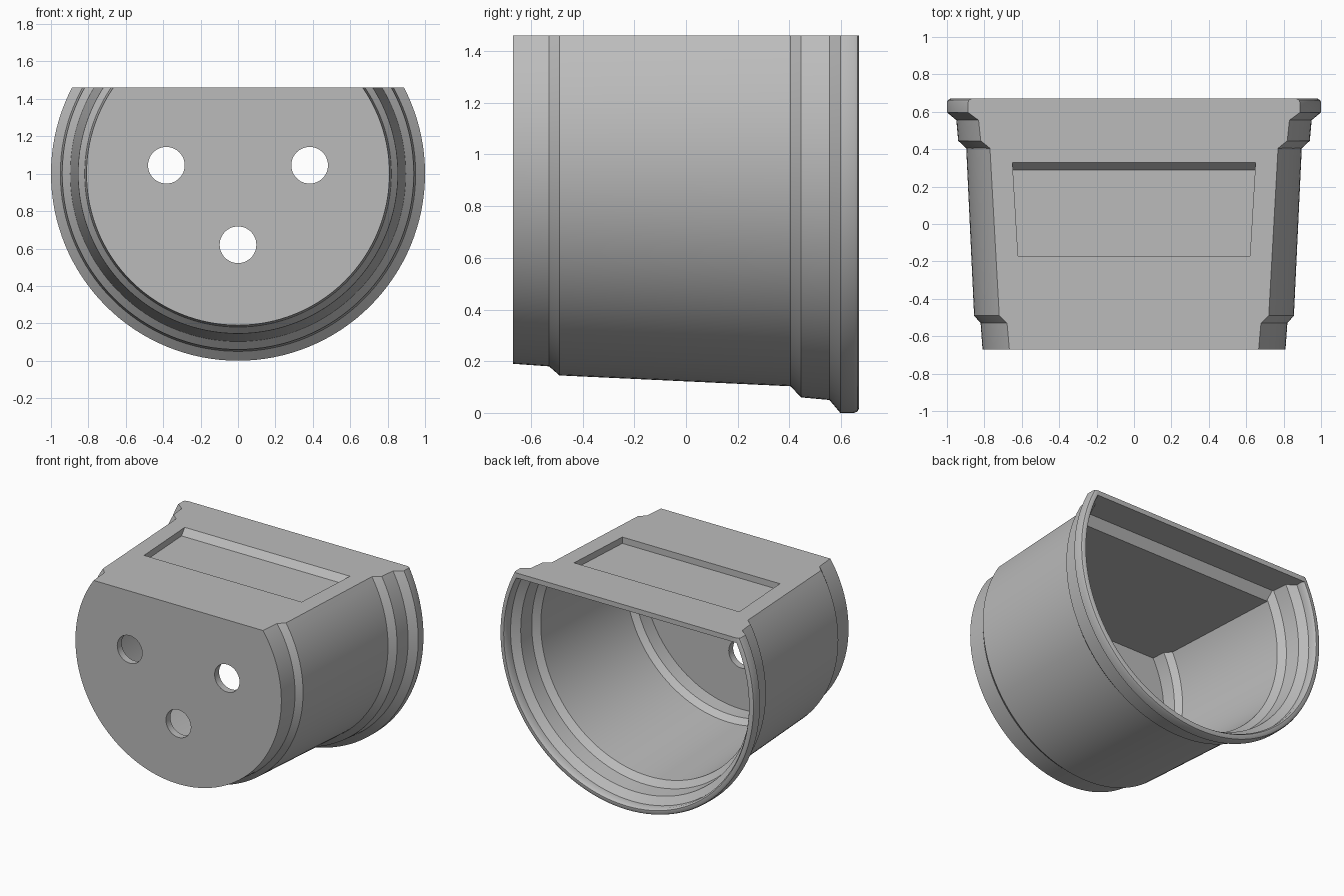
import bpy, bmesh, math
from mathutils import Matrix

if "Cube" in bpy.data.objects:
    bpy.data.objects.remove(bpy.data.objects["Cube"], do_unlink=True)

TOP = 1.46      # height of the flat side
AXIS = 1.0      # height of the pot's axis
WALL = 0.045

grey = bpy.data.materials.new("light_grey")
grey.use_nodes = True
grey.diffuse_color = (0.5, 0.5, 0.5, 1)
grey.node_tree.nodes["Principled BSDF"].inputs["Base Color"].default_value = (0.5, 0.5, 0.5, 1)


def make(name, bm):
    bmesh.ops.remove_doubles(bm, verts=bm.verts, dist=1e-5)
    bmesh.ops.recalc_face_normals(bm, faces=bm.faces)
    mesh = bpy.data.meshes.new(name)
    bm.to_mesh(mesh)
    bm.free()
    mesh.materials.append(grey)
    ob = bpy.data.objects.new(name, mesh)
    bpy.context.collection.objects.link(ob)
    return ob


def lathe(name, profile, steps=128):
    """Spin (y, radius) points about the pot's axis."""
    bm = bmesh.new()
    vs = [bm.verts.new((r, y, AXIS)) for y, r in profile]
    es = [bm.edges.new(pair) for pair in zip(vs, vs[1:])]
    bmesh.ops.spin(bm, geom=vs + es, cent=(0, 0, AXIS), axis=(0, 1, 0),
                   angle=math.tau, steps=steps, use_duplicate=False)
    return make(name, bm)


def prism(name, profile, half):
    """Extrude (y, z) points along x; half gives the half width at each y."""
    bm = bmesh.new()
    sides = [[bm.verts.new((s * half(y), y, z)) for y, z in profile] for s in (-1, 1)]
    for side in sides:
        bm.faces.new(side)
    n = len(profile)
    for i in range(n):
        j = (i + 1) % n
        bm.faces.new((sides[0][i], sides[0][j], sides[1][j], sides[1][i]))
    return make(name, bm)


def cut(ob, cutter):
    mod = ob.modifiers.new("cut", 'BOOLEAN')
    mod.operation, mod.solver, mod.object = 'DIFFERENCE', 'EXACT', cutter
    bpy.context.view_layer.objects.active = ob
    bpy.ops.object.modifier_apply(modifier=mod.name)
    bpy.data.objects.remove(cutter, do_unlink=True)


# Outer body with stepped collar and rounded rim
steps = [(-0.53, 0.82), (-0.49, 0.855), (0.405, 0.897), (0.445, 0.94),
         (0.555, 0.95), (0.597, 1.0)]
pot = lathe("pot_body", [(-0.67, 0), (-0.67, 0.81)] + steps +
            [(0.65, 1.0), (0.663, 0.995), (0.67, 0.982), (0.67, 0)])

# Hollow that follows the outer steps, with a stepped ceiling under the flat side
inner = [(y + 0.01, r - WALL) for y, r in steps]
hollow = lathe("hollow_cutter", [(-0.62, 0), (-0.62, 0.77)] + inner +
               [(0.655, 0.955), (0.68, 0.972), (0.8, 0.972), (0.8, 0)])
cut(hollow, prism("ceiling_cutter", [(-1, 1.36), (0.41, 1.36), (0.45, 1.425),
                                     (1, 1.425), (1, 2.2), (-1, 2.2)], lambda y: 1.3))

# Flat top side, then the hollow
cut(pot, prism("flat_cutter", [(-1, TOP), (1, TOP), (1, 2.2), (-1, 2.2)], lambda y: 1.3))
cut(pot, hollow)

# Shallow tapered label recess with a sloped rear wall
FLOOR = TOP - 0.045
cut(pot, prism("recess_cutter", [(-0.17, FLOOR), (0.29, FLOOR), (0.33, TOP),
                                 (0.33, TOP + 0.1), (-0.17, TOP + 0.1)],
               lambda y: 0.63 + 0.06 * y))

# Three drain holes
for x, z in [(-0.383, 1.045), (0.383, 1.045), (0, 0.62)]:
    bm = bmesh.new()
    bmesh.ops.create_cone(bm, cap_ends=True, segments=48, radius1=0.098, radius2=0.098,
                          depth=0.3, matrix=Matrix.Translation((x, -0.65, z))
                          @ Matrix.Rotation(math.pi / 2, 4, 'X'))
    cut(pot, make("hole_cutter", bm))

bpy.ops.object.select_all(action='DESELECT')
pot.select_set(True)
bpy.context.view_layer.objects.active = pot
bpy.ops.object.shade_smooth_by_angle(angle=math.radians(35))
